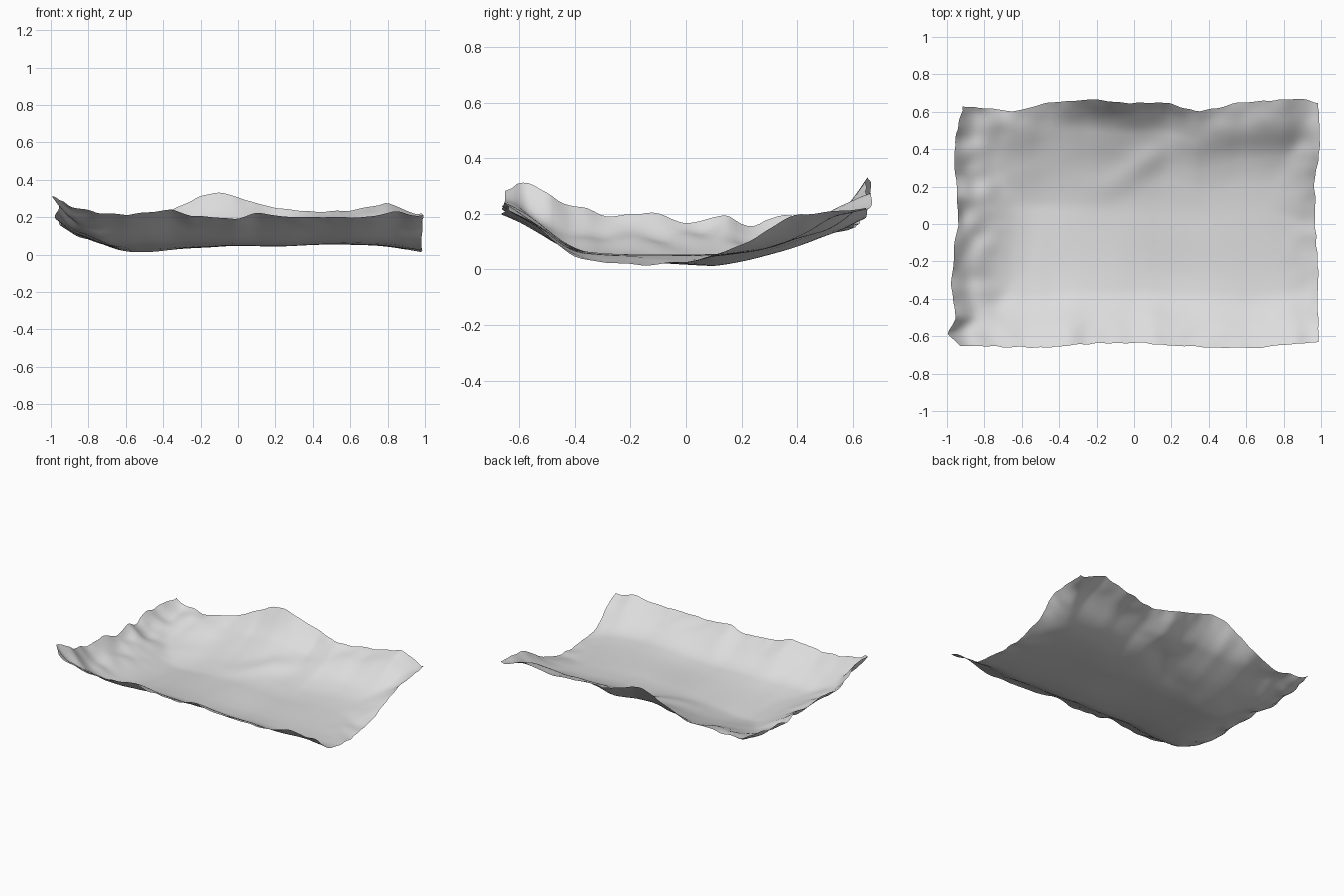
import bpy, bmesh
from math import exp
from mathutils import Vector, noise

default = bpy.data.objects.get("Cube")
if default:
    bpy.data.objects.remove(default, do_unlink=True)


def linear(points, t):
    """Piecewise linear lookup through (position, value) pairs."""
    if t <= points[0][0]:
        return points[0][1]
    for (a, va), (b, vb) in zip(points, points[1:]):
        if t <= b:
            return va + (vb - va) * (t - a) / (b - a)
    return points[-1][1]


def soft(points, t, r=0.02):
    """Lookup with rounded corners."""
    return sum(linear(points, t + r * k / 2) for k in range(-2, 3)) / 5


# Outline of the sheet seen from above
left_x = [(-.66, -.92), (-.58, -1), (-.5, -.95), (-.4, -.975), (-.2, -.97), (0, -.94),
          (.2, -.95), (.4, -.96), (.5, -.95), (.64, -.92)]
right_x = [(-.65, .985), (-.3, .985), (0, .97), (.2, .96), (.4, .995), (.65, .985)]
front_y = [(-.92, -.65), (-.5, -.665), (-.3, -.64), (0, -.635), (.2, -.65), (.6, -.665), (.97, -.63)]
back_y = [(-.92, .63), (-.7, .6), (-.5, .65), (-.3, .665), (0, .645), (.15, .65),
          (.32, .6), (.55, .65), (.87, .67), (.98, .65)]

# Heights of the floor and of the four raised edges
floor_z = [(-.7, .02), (-.5, .003), (-.3, .03), (0, .05), (.2, .04), (.5, .06), (.8, .045), (1, .01)]
front_z = [(-.97, .25), (-.8, .24), (-.6, .21), (-.35, .24), (-.25, .2), (0, .19), (.1, .23),
           (.3, .2), (.5, .2), (.7, .2), (.85, .23), (1, .19)]
back_z = [(-.95, .18), (-.7, .15), (-.5, .18), (-.38, .22), (-.2, .31), (-.1, .33), (0, .31),
          (.2, .25), (.4, .23), (.6, .23), (.8, .28), (.98, .2)]
left_z = [(-.65, .24), (-.6, .31), (-.5, .27), (-.4, .22), (-.3, .18), (-.2, .2), (0, .17),
          (.15, .19), (.25, .15), (.4, .19), (.64, .17)]
right_z = [(-.65, .19), (-.55, .14), (-.43, .04), (-.2, .01), (0, .025), (.2, .09),
           (.4, .2), (.64, .19)]

# How each edge lifts with the distance from it
front_lift = [(0, 1), (.06, .83), (.12, .62), (.23, .12), (.35, .02), (.45, 0)]
left_lift = [(0, 1), (.06, .65), (.16, .42), (.26, .1), (.36, 0)]
right_lift = [(0, 1), (.1, .5), (.25, .1), (.35, 0)]
# The back rises gently on one side, steeply in the middle, in a terrace on the other
back_gentle = [(0, 1), (.1, .75), (.25, .35), (.45, .05), (.55, 0)]
back_steep = [(0, 1), (.1, .5), (.2, .33), (.35, .12), (.55, 0)]
back_terrace = [(0, 1), (.1, .83), (.16, .72), (.26, .3), (.4, .07), (.55, 0)]


def back_lift(x, d):
    gentle, steep, terrace = (soft(p, d, min(.05, d)) for p in (back_gentle, back_steep, back_terrace))
    if x < 0:
        w = min(1, max(0, (-x - .25) / .3))
        return steep + (gentle - steep) * w
    w = min(1, max(0, (x - .2) / .3))
    return steep + (terrace - steep) * w


def height(x, y, sides):
    front, back, left, right = sides
    base = soft(floor_z, x, .08) + .08 * abs(y - .1) * max(0, 1 - abs(x + .5) / .5)
    rises = (soft(front_z, x) - base, soft(back_z, x) - base,
             soft(left_z, y) - base, soft(right_z, y) - base)
    lifts = (soft(front_lift, front, min(.05, front)), back_lift(x, back),
             soft(left_lift, left, min(.05, left)), soft(right_lift, right, min(.05, right)))
    total = sum((max(0, rise) * lift) ** 5 for rise, lift in zip(rises, lifts))
    return base + total ** (1 / 5)


def crumple(x, y, sides):
    """Soft dents everywhere, sharper creases on the left, one diagonal fold."""
    p = Vector((x, y, 0))
    edge = max(0, 1 - min(sides) / .2)
    left = max(0, 1 - sides[2] / .3)
    back = max(0, 1 - sides[1] / .35) * min(1, sides[1] / .08)
    along, across = x * .83 + y * .55 - .2, y * .83 - x * .55 - .24
    fold = .018 * exp(-(along / .2) ** 2 - (across / .07) ** 2)
    return (noise.noise(p * 3) * .006 + noise.noise(p * 5) * .015 * back + fold
            + noise.noise(p * 10) * (.008 * edge + .02 * left))


# Crumpled sheet
COLS, ROWS = 88, 60
bm = bmesh.new()
grid = []
for j in range(ROWS + 1):
    row = []
    for i in range(COLS + 1):
        u, v = i / COLS, j / ROWS
        x0, y0 = u * 1.96 - .98, v * 1.3 - .65
        xl, xr = linear(left_x, y0), linear(right_x, y0)
        yf, yb = linear(front_y, x0), linear(back_y, x0)
        x, y = xl + (xr - xl) * u, yf + (yb - yf) * v
        sides = [max(0, d) for d in (y - yf, yb - y, x - xl, xr - x)]
        # Slightly ragged border
        rag = max(0, 1 - min(sides) / .06) * .01
        p = Vector((x * 14, y * 14, 1))
        z = height(x, y, sides) + crumple(x, y, sides)
        row.append(bm.verts.new((x + noise.noise(p) * rag, y + noise.noise(p.yzx) * rag, max(0, z))))
    grid.append(row)
for low, high in zip(grid, grid[1:]):
    for i in range(COLS):
        bm.faces.new((low[i], low[i + 1], high[i + 1], high[i]))

mesh = bpy.data.meshes.new("crumpled_sheet")
bm.to_mesh(mesh)
bm.free()
mesh.polygons.foreach_set("use_smooth", [True] * len(mesh.polygons))
sheet = bpy.data.objects.new("crumpled_sheet", mesh)
bpy.context.collection.objects.link(sheet)

# Plain pale grey material
paper = bpy.data.materials.new("pale grey")
paper.use_nodes = True
colour = (.72, .72, .72, 1)
paper.diffuse_color = colour
paper.node_tree.nodes["Principled BSDF"].inputs["Base Color"].default_value = colour
mesh.materials.append(paper)
